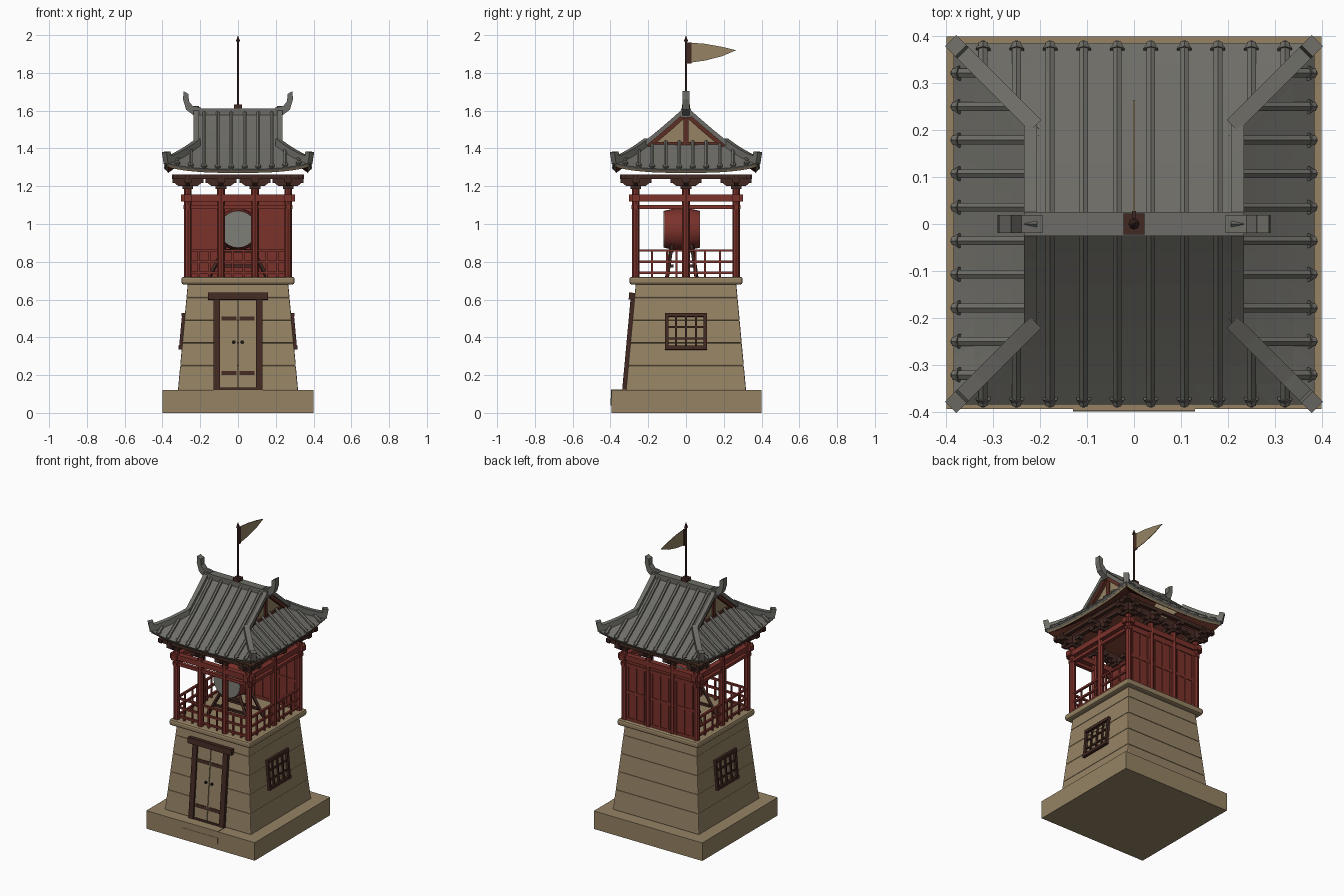
import bpy, bmesh, math
from mathutils import Matrix, Vector

cube = bpy.data.objects.get("Cube")
if cube:
    bpy.data.objects.remove(cube, do_unlink=True)


def material(name, r, g, b):
    m = bpy.data.materials.new(name)
    m.use_nodes = True
    m.diffuse_color = (r, g, b, 1)
    node = m.node_tree.nodes["Principled BSDF"]
    node.inputs["Base Color"].default_value = (r, g, b, 1)
    node.inputs["Roughness"].default_value = 0.9
    return m


STONE = material("sandstone", .30, .225, .127)
TILE = material("grey tile", .155, .152, .135)
RED = material("red paint", .20, .032, .024)
WOOD = material("dark wood", .055, .022, .016)
TRIM = material("red brown trim", .11, .028, .017)
SKIN = material("drum skin", .21, .21, .19)
IRON = material("black iron", .01, .01, .01)

I = Matrix()
# Quarter turns: front, +x side, back, -x side
FRONT, SIDE_A, BACK, SIDE_B = SIDES = [Matrix.Rotation(k * math.pi / 2, 4, 'Z') for k in range(4)]


def finish(name, bm, *mats, bevel=0, smooth=False):
    bmesh.ops.recalc_face_normals(bm, faces=bm.faces)
    me = bpy.data.meshes.new(name)
    bm.to_mesh(me)
    bm.free()
    ob = bpy.data.objects.new(name, me)
    bpy.context.collection.objects.link(ob)
    for m in mats:
        me.materials.append(m)
    if bevel:
        mod = ob.modifiers.new("bevel", 'BEVEL')
        mod.width, mod.segments = bevel, 2
    if smooth:
        bpy.ops.object.select_all(action='DESELECT')
        ob.select_set(True)
        bpy.context.view_layer.objects.active = ob
        bpy.ops.object.shade_smooth_by_angle()
    return ob


def box(bm, x, y, z, M=I):
    """Box from three (low, high) ranges."""
    size = [b - a for a, b in (x, y, z)]
    mid = [(a + b) / 2 for a, b in (x, y, z)]
    bmesh.ops.create_cube(bm, size=1, matrix=M @ Matrix.Translation(mid) @ Matrix.Diagonal((*size, 1)))


def prism(bm, pts, y0, y1, M=I):
    """Outline in the x-z plane, extruded from y0 to y1."""
    a, b = ([bm.verts.new(M @ Vector((u, y, v))) for u, v in pts] for y in (y0, y1))
    bm.faces.new(a)
    bm.faces.new(b[::-1])
    for i in range(len(pts)):
        bm.faces.new((a[i - 1], b[i - 1], b[i], a[i]))


def rod(bm, p, q, r0, r1=None, n=8):
    p, q = Vector(p), Vector(q)
    M = Matrix.Translation((p + q) / 2) @ (q - p).to_track_quat('Z', 'Y').to_matrix().to_4x4()
    bmesh.ops.create_cone(bm, cap_ends=True, segments=n, radius1=r0,
                          radius2=r0 if r1 is None else r1, depth=(q - p).length, matrix=M)


# Plinth and steps
bm = bmesh.new()
box(bm, (-.4, .4), (-.395, .4), (0, .12))
finish("plinth", bm, STONE)
bm = bmesh.new()
box(bm, (-.13, .13), (-.4, -.3), (.04, .08))
box(bm, (-.13, .13), (-.398, -.3), (.08, .123))
finish("entry_steps", bm, STONE)


# Tapered stone tower in courses
def wall(z):
    return .318 - .092 * (z - .12)


bm = bmesh.new()
LEVELS = [.12, .25, .37, .49, .61, .685]
for z0, z1 in zip(LEVELS, LEVELS[1:]):
    rot = Matrix.Translation((0, 0, (z0 + z1) / 2)) @ Matrix.Rotation(math.pi / 4, 4, 'Z')
    bmesh.ops.create_cone(bm, cap_ends=True, segments=4, radius1=wall(z0) * 2 ** .5,
                          radius2=wall(z1) * 2 ** .5, depth=z1 - z0, matrix=rot)
finish("stone_courses", bm, STONE, bevel=.005)
bm = bmesh.new()
box(bm, (-.3, .3), (-.3, .3), (.68, .72))
finish("stone_cornice", bm, STONE, bevel=.012)

# Door and windows lean with the wall; local z starts at the plinth top
LEAN = Matrix.Translation((0, -.318, .12)) @ Matrix.Rotation(-math.atan(.092), 4, 'X')
bm = bmesh.new()
for s in (-1, 1):
    box(bm, sorted((s * .095, s * .13)), (-.02, .02), (0, .49), LEAN)
box(bm, (-.16, .16), (-.03, .02), (.48, .517), LEAN)
box(bm, (-.095, .095), (-.018, .01), (0, .012), LEAN)
finish("door_frame", bm, WOOD)
bm = bmesh.new()
for s in (-1, 1):
    box(bm, sorted((s * .002, s * .095)), (-.009, .01), (.012, .48), LEAN)
finish("door_leaves", bm, STONE)
bm = bmesh.new()
for s in (-1, 1):
    for z in (.08, .37):
        box(bm, sorted((s * .008, s * .088)), (-.013, 0), (z, z + .022), LEAN)
finish("door_straps", bm, WOOD)
bm = bmesh.new()
for s in (-1, 1):
    rod(bm, LEAN @ Vector((s * .022, 0, .255)), LEAN @ Vector((s * .022, -.018, .255)), .009)
finish("door_knobs", bm, IRON)
bm = bmesh.new()
for S in (SIDE_A, SIDE_B):
    M = S @ LEAN
    for z in (.215, .39):
        box(bm, (-.112, .112), (-.018, .01), (z, z + .02), M)
    for x in (-.102, .102):
        box(bm, (x - .009, x + .009), (-.015, .01), (.22, .405), M)
    for x in (-.052, 0, .052):
        box(bm, (x - .005, x + .005), (-.01, .01), (.22, .4), M)
    for z in (.275, .335):
        box(bm, (-.1, .1), (-.009, .01), (z - .005, z + .005), M)
finish("window_lattices", bm, WOOD)

# Belfry posts and tie beams
P = .265
POSTS_X = (-P, -.09, .09, P)
spots = {(x, y) for x in POSTS_X for y in (-P, P)} | {(-P, 0), (P, 0)}
bm = bmesh.new()
for x, y in sorted(spots):
    rod(bm, (x, y, .72), (x, y, 1.2), .02)
finish("belfry_posts", bm, RED)
bm = bmesh.new()
for S in SIDES:
    box(bm, (-.302, .302), (-P - .018, -P + .018), (1.12, 1.155), S)
    box(bm, (-.288, .288), (-P - .012, -P + .012), (1.08, 1.1), S)
finish("tie_beams", bm, RED)

# Closed rear wall with battens
bm = bmesh.new()
box(bm, (-P, P), (P - .008, P + .006), (.72, 1.12))
for x in (-.235, -.178, -.12, -.058, 0, .058, .12, .178, .235):
    box(bm, (x - .005, x + .005), (P - .013, P + .011), (.72, 1.1))
for z in (.72, .9):
    box(bm, (-P, P), (P - .012, P + .01), (z, z + .018))
finish("rear_wall", bm, RED)

# Lattice railings on the three open sides
bm = bmesh.new()
for S, bars in ((FRONT, (-.21, -.15, -.03, .03, .15, .21)),
                (SIDE_A, (-.18, -.1, -.05, .05, .1, .18)), (SIDE_B, (-.18, -.1, -.05, .05, .1, .18))):
    for z in (.742, .8, .86):
        box(bm, (-P, P), (-P - .007, -P + .007), (z - .006, z + .006), S)
    for x in bars:
        box(bm, (x - .005, x + .005), (-P - .005, -P + .005), (.72, .86), S)
finish("railings", bm, RED)

# Drum on its stand
bm = bmesh.new()
rings = [(-.115, .098), (-.07, .108), (-.022, .112), (.026, .108), (.071, .098)]
for (y0, r0), (y1, r1) in zip(rings, rings[1:]):
    rod(bm, (0, y0, .972), (0, y1, .972), r0, r1, 24)
finish("drum_shell", bm, RED, smooth=True)
bm = bmesh.new()
rod(bm, (0, -.119, .972), (0, .075, .972), .097, n=24)
finish("drum_heads", bm, SKIN, smooth=True)
bm = bmesh.new()
for y, out in ((-.075, -.025), (.03, .025)):
    for s in (-1, 1):
        rod(bm, (s * .15, y + out, .72), (s * .06, y, .9), .011, n=4)
    box(bm, (-.125, .125), (y - .008, y + .008), (.77, .785))
    box(bm, (-.075, .075), (y - .01, y + .01), (.85, .868))
finish("drum_stand", bm, WOOD)

# Eave brackets and purlins
bm = bmesh.new()
for x, y in sorted(spots):
    T = Matrix.Translation((x, y, 0))
    box(bm, (-.028, .028), (-.028, .028), (1.185, 1.205), T)
    for S in SIDES[:2]:
        arm = [(-.068, 1.24), (-.068, 1.215), (-.05, 1.2), (.05, 1.2), (.068, 1.215), (.068, 1.24)]
        prism(bm, arm, -.012, .012, T @ S)
    for dx, dy in ((-.065, 0), (.065, 0), (0, -.065), (0, .065)):
        box(bm, (dx - .018, dx + .018), (dy - .018, dy + .018), (1.218, 1.242), T)
for S in SIDES:
    for y in (-.33, -P):
        box(bm, (-.35, .35), (y - .012, y + .012), (1.238, 1.262), S)
finish("eave_brackets", bm, WOOD)

# Roof shape: height over an eave-parallel line r, shifted u along it
E, G = .385, .22


def height(u, r):
    d = E - r
    return 1.29 + .7 * d + .28 * d * d + .035 * abs(u / E) ** 3 * (r / E) ** 2


def roof_layer(name, drop, edge, thick, mats):
    bm = bmesh.new()
    for S, inner in zip(SIDES, (0, .2, 0, .2)):
        radii = [edge, .34, .3, .26, G, .2] + ([.13, .06, 0] if inner == 0 else [])
        rows = []
        for r in radii:
            half = r if inner else max(r, G)
            us = [half * k / 8 for k in range(-8, 9)]
            rows.append([bm.verts.new(S @ Vector((u, -r, height(u, r) - drop))) for u in us])
        for a, b in zip(rows, rows[1:]):
            for k in range(16):
                bm.faces.new((a[k], a[k + 1], b[k + 1], b[k]))
    ob = finish(name, bm, *mats)
    for f in ob.data.polygons:
        if f.normal.z < 0:
            f.flip()
    mod = ob.modifiers.new("thickness", 'SOLIDIFY')
    mod.thickness, mod.offset = thick, -1
    mod.material_offset, mod.material_offset_rim = len(mats) - 1, 0


roof_layer("roof_tiles", 0, E, .012, [TILE])
roof_layer("eave_boards", .013, .378, .014, [STONE, TRIM])

# Tile ribs with pointed end caps
bm = bmesh.new()
for S, inner in zip(SIDES, (.01, .2, .01, .2)):
    for k in range(10):
        u = (k - 4.5) * .0715
        stop = max(inner, abs(u)) if abs(u) > .2 or inner > .1 else inner
        radii = [E - (E - stop) * i / 6 for i in range(7)]
        pts = [S @ Vector((u, -r, height(u, r) + .006)) for r in radii]
        for p, q in zip(pts, pts[1:]):
            rod(bm, p, q, .011, n=6)
        end = S @ Vector((u, -E - .005, height(u, E) + .003))
        back = S @ Vector((u, -E + .014, height(u, E) + .012))
        rod(bm, back, end, .018, .004, 6)
finish("tile_ribs", bm, TILE)

# Hip ridges with upturned tips
bm = bmesh.new()
for S in SIDES:
    M = S @ Matrix.Rotation(-math.pi / 4, 4, 'Z')
    radii = [.21, .25, .29, .33, .365]
    low = [(r * 2 ** .5, height(r, r) - .008) for r in radii]
    tip = [(.54, 1.318), (.553, 1.38), (.522, 1.385)]
    prism(bm, low + tip + [(x, z + .038) for x, z in low[::-1]], -.017, .017, M)
finish("hip_ridges", bm, TILE)

# Gable ends: verge tiles, barge boards, infill and timbers
verge, barge, infill, timber = (bmesh.new() for _ in range(4))
slope = [(r, height(0, r)) for r in (.225, .15, .075, 0)]
for S in (SIDE_A, SIDE_B):
    for s in (-1, 1):
        def strip(bm, lo, hi, y0, y1):
            prism(bm, [(s * r, z + lo) for r, z in slope] + [(s * r, z + hi) for r, z in slope[::-1]], y0, y1, S)
        strip(verge, -.006, .024, -.235, -.207)
        strip(barge, -.034, -.004, -.226, -.208)
        box(barge, (s * .217 - .006, s * .217 + .006), (-.232, -.21), (1.405, 1.437), S)
    prism(infill, [(-.2, 1.405), (.2, 1.405), (0, 1.58)], -.2, -.185, S)
    box(timber, (-.17, .17), (-.212, -.195), (1.413, 1.433), S)
    box(timber, (-.012, .012), (-.21, -.195), (1.43, 1.56), S)
finish("verge_tiles", verge, TILE)
finish("barge_boards", barge, TRIM)
finish("gable_infill", infill, STONE)
finish("gable_timbers", timber, TRIM)

# Main ridge with horned ends
bm = bmesh.new()
box(bm, (-.235, .235), (-.026, .026), (1.565, 1.612))
horn = [(.195, 1.575), (.195, 1.617), (.24, 1.625), (.26, 1.65), (.262, 1.688),
        (.288, 1.703), (.291, 1.66), (.275, 1.605), (.235, 1.575)]
for S in (FRONT, BACK):
    prism(bm, horn, -.019, .019, S)
finish("main_ridge", bm, TILE)

# Flagpole and pennant
bm = bmesh.new()
box(bm, (-.022, .022), (-.022, .022), (1.605, 1.632))
rod(bm, (0, 0, 1.63), (0, 0, 1.97), .006)
rod(bm, (0, 0, 1.965), (0, 0, 2), .012, 0)
box(bm, (-.004, .004), (0, .028), (1.85, 1.96))
finish("flagpole", bm, WOOD)
bm = bmesh.new()
pennant = [(.026, 1.96), (.1, 1.954), (.19, 1.938), (.265, 1.92), (.19, 1.888), (.1, 1.865), (.026, 1.855)]
prism(bm, pennant, -.002, .002, SIDE_A)
finish("pennant", bm, STONE)
